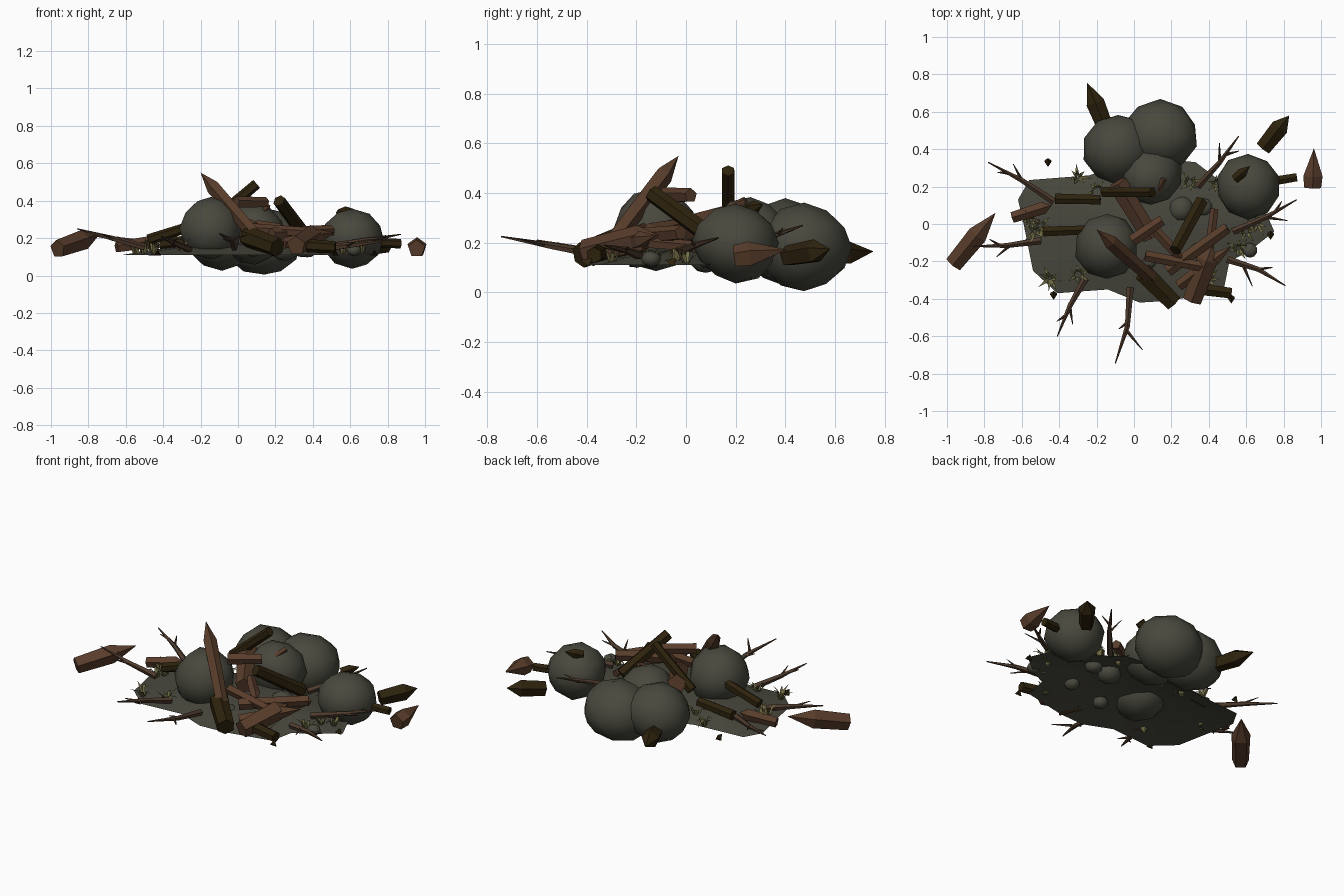
import bpy, bmesh, math, random
from mathutils import Vector, noise

random.seed(4)
cube = bpy.data.objects.get("Cube")
if cube:
    bpy.data.objects.remove(cube)


def material(name, rgb):
    m = bpy.data.materials.new(name)
    m.use_nodes = True
    m.diffuse_color = (*rgb, 1)
    m.node_tree.nodes["Principled BSDF"].inputs["Base Color"].default_value = (*rgb, 1)
    return m


STONE = material("grey stone", (.066, .065, .048))
WOOD = material("brown wood", (.098, .046, .024))
DARK = material("dark wood", (.026, .016, .004))
TWIG = material("twig bark", (.075, .042, .025))
GRASS = material("dry grass", (.17, .155, .06))


def finish(bm, name, mat, smooth=False):
    me = bpy.data.meshes.new(name)
    bm.to_mesh(me)
    bm.free()
    me.materials.append(mat)
    ob = bpy.data.objects.new(name, me)
    bpy.context.collection.objects.link(ob)
    if smooth:
        bpy.ops.object.select_all(action='DESELECT')
        ob.select_set(True)
        bpy.context.view_layer.objects.active = ob
        bpy.ops.object.shade_smooth_by_angle(angle=math.radians(35))


def tube(bm, points, radii, sides):
    """Sweep a polygon along points; a zero radius closes to a point."""
    rings = []
    axis = (points[-1] - points[0]).normalized()
    side = axis.cross(Vector((0, 0, 1))).normalized()
    up = side.cross(axis)
    for p, r in zip(points, radii):
        if r == 0:
            rings.append([bm.verts.new(p)] * sides)
            continue
        turn = [math.tau * i / sides + math.pi / 2 for i in range(sides)]
        rings.append([bm.verts.new(p + (side * math.cos(a) + up * math.sin(a)) * r) for a in turn])
    for a, b in zip(rings, rings[1:]):
        for i in range(sides):
            j = (i + 1) % sides
            bm.faces.new(list(dict.fromkeys((a[i], a[j], b[j], b[i]))))
    for ring in (rings[0], rings[-1]):
        if ring[0] != ring[1]:
            bm.faces.new(ring)
    bmesh.ops.recalc_face_normals(bm, faces=bm.faces)


def log(name, mat, base, end, r, point=0, sides=5):
    """Faceted log, with an optional sharpened end taking part of its length."""
    a, b = Vector(base), Vector(end)
    bm = bmesh.new()
    if point:
        tube(bm, [a, a.lerp(b, 1 - point), b], [r * .88, r, 0], sides)
    else:
        tube(bm, [a, b], [r, r * .9], sides)
    finish(bm, name, mat)


def branch(name, base, end, bend, forks):
    """Crooked tapering twig with side shoots (position, sideways turn, length)."""
    a, b = Vector(base), Vector(end)
    d = b - a
    side = d.cross(Vector((0, 0, 1))).normalized()
    mid = a.lerp(b, .5) + side * bend
    bm = bmesh.new()
    tube(bm, [a, mid, b], [.02, .014, .003], 5)
    for t, turn, length in forks:
        start = a.lerp(mid, t * 2) if t < .5 else mid.lerp(b, t * 2 - 1)
        way = (d.normalized() + side * turn + Vector((0, 0, .1))).normalized()
        tube(bm, [start, start + way * length], [.01, .002], 4)
    finish(bm, name, TWIG)


def rock(name, centre, size, seed):
    bm = bmesh.new()
    bmesh.ops.create_icosphere(bm, subdivisions=2, radius=1)
    for v in bm.verts:
        n = noise.noise(v.co * 1.1 + Vector((seed * 3.7, seed, 0)))
        v.co = Vector(centre) + Vector([c * s for c, s in zip(v.co * (1 + .1 * n), size)])
    finish(bm, name, STONE, True)


# Earth mound: irregular open sheet rising in rings
outline = [(-.56, .235), (-.24, .26), (.05, .36), (.33, .33), (.5, .2), (.68, .12), (.75, -.04),
           (.61, -.15), (.51, -.2), (.48, -.35), (.2, -.41), (.03, -.42), (-.14, -.35),
           (-.41, -.37), (-.54, -.25), (-.59, 0), (-.62, .13)]
bm = bmesh.new()
rings = [[bm.verts.new((x * s, y * s, z)) for x, y in outline]
         for s, z in ((1, .11), (.7, .14), (.35, .165))]
for a, b in zip(rings, rings[1:]):
    for i in range(len(a)):
        j = (i + 1) % len(a)
        bm.faces.new((a[j], a[i], b[i], b[j]))
bm.faces.new(rings[-1][::-1])
bmesh.ops.recalc_face_normals(bm, faces=bm.faces)
finish(bm, "earth_mound", STONE, True)

# Boulders
rock("back_left_boulder", (-.085, .4, .2), (.19, .185, .172), 1)
rock("back_boulder", (.14, .475, .18), (.205, .19, .182), 2)
rock("middle_boulder", (.09, .26, .22), (.165, .16, .165), 3)
rock("front_boulder", (-.145, -.12, .253), (.168, .177, .168), 4)
rock("left_boulder", (.61, .2, .198), (.178, .172, .157), 5)

# Small stones
for i, (x, y, r) in enumerate([(.25, .08, .07), (.62, -.14, .04), (.37, .09, .05),
                               (.34, -.14, .045), (.08, -.2, .045)]):
    rock(f"small_stone_{i}", (x, y, .135), (r, r, r * .8), i + 6)

# Sharpened stakes around the edge
log("right_stake", WOOD, (-.965, -.215, .142), (-.74, .06, .22), .056, .42)
log("back_stake", DARK, (-.155, .52, .15), (-.25, .755, .165), .052, .45)
log("back_left_stake", DARK, (.69, .405, .145), (.83, .58, .175), .05, .35)
log("left_stake", WOOD, (.955, .195, .143), (.962, .405, .172), .054, .7)

# Brown broken planks in the heap
log("leaning_stake", WOOD, (.15, -.34, .15), (-.2, -.03, .55), .04, .2)
log("heap_plank_a", WOOD, (-.09, .22, .31), (.09, -.07, .24), .055)
log("heap_plank_b", WOOD, (-.01, -.09, .39), (.15, .02, .39), .033)
log("heap_plank_c", WOOD, (.18, -.25, .22), (.5, -.02, .24), .035)
log("heap_plank_d", WOOD, (.31, -.41, .16), (.42, -.11, .23), .06, .25)
log("heap_plank_e", WOOD, (.06, -.17, .25), (.38, -.23, .23), .03)
log("heap_plank_f", WOOD, (.1, -.02, .27), (.27, -.2, .24), .03, .3)
log("heap_plank_g", WOOD, (.24, -.33, .17), (.52, -.12, .23), .035, .3)
log("heap_plank_h", WOOD, (-.65, .035, .15), (-.44, .1, .18), .035, .2)
log("heap_plank_i", WOOD, (.4, -.15, .2), (.43, .08, .18), .025)
log("top_peg", WOOD, (.13, .18, .34), (.16, .24, .37), .018)

# Dark rotten logs
log("front_log", DARK, (.05, -.26, .21), (.21, -.42, .15), .058, sides=6)
log("upright_log", DARK, (-.16, .17, .27), (.1, .17, .49), .031, sides=6)
log("slanted_log", DARK, (.36, .12, .21), (.22, -.14, .4), .038, sides=6)
log("right_log_a", DARK, (-.42, .135, .17), (-.18, .13, .19), .032, sides=6)
log("right_log_b", DARK, (-.48, -.04, .19), (-.2, -.03, .28), .03, sides=6)
log("front_left_log", DARK, (.37, -.35, .16), (.52, -.37, .15), .036, sides=6)
log("left_log", DARK, (.66, .215, .18), (.87, .25, .17), .028, sides=6)
log("boulder_splinter", DARK, (.54, .24, .33), (.62, .31, .355), .028, .5)

# Bare branches reaching out
branch("branch_right_back", (-.43, .12, .16), (-.78, .33, .215), .01, [(.5, .6, .1), (.7, -.5, .06)])
branch("branch_right", (-.5, -.09, .15), (-.86, -.12, .25), -.01, [(.45, -.7, .1), (.6, .7, .07)])
branch("branch_front_right", (-.26, -.29, .14), (-.41, -.6, .21), .01, [(.5, -.7, .1), (.65, .6, .06)])
branch("branch_front", (-.02, -.34, .15), (-.1, -.745, .225), -.025, [(.55, -1.2, .14), (.45, .9, .06)])
branch("branch_front_left", (.5, -.19, .15), (.81, -.33, .19), -.02, [(.25, .9, .13), (.5, -.6, .08)])
branch("branch_left", (.53, -.04, .16), (.87, .13, .22), .01, [(.5, .7, .12), (.65, -.6, .07)])
branch("branch_back_left", (.34, .2, .17), (.56, .47, .27), .01, [(.5, -.8, .11), (.65, .7, .08)])

# Dry grass tufts: steep flat blades that kink outwards
tufts = [(-.53, -.04), (-.55, .02), (-.5, -.01), (-.3, .25), (-.04, .2), (.3, .22), (.44, .22),
         (.6, -.04), (.56, -.13), (.4, -.3), (-.45, -.29), (-.3, -.27), (.66, .0), (-.2, .18)]
bm = bmesh.new()
for x, y in tufts:
    for k in range(7):
        a = math.tau * k / 7 + random.uniform(-.4, .4)
        out = Vector((math.cos(a), math.sin(a), 0))
        wide = Vector((-out.y, out.x, 0)) * .008
        reach = random.uniform(.03, .06)
        root = Vector((x, y, .115)) + out * .008
        knee = root + out * reach * .45 + Vector((0, 0, random.uniform(.03, .06)))
        tip = knee + out * reach * .7 + Vector((0, 0, random.uniform(-.02, .03)))
        r1, r2, k1, k2, t = [bm.verts.new(p) for p in
                             (root - wide, root + wide, knee - wide, knee + wide, tip)]
        bm.faces.new((r2, r1, k1, k2))
        bm.faces.new((k2, k1, t))
bm.normal_update()
bmesh.ops.reverse_faces(bm, faces=[f for f in bm.faces if f.normal.z < 0])
finish(bm, "grass_tufts", GRASS)

# Loose wood chips at the rim
for i, (x, y) in enumerate([(-.46, .33), (-.43, -.38), (.52, -.4), (.73, -.06)]):
    log(f"wood_chip_{i}", DARK, (x, y + .015, .115), (x, y - .025, .13), .022, .8, 3)
